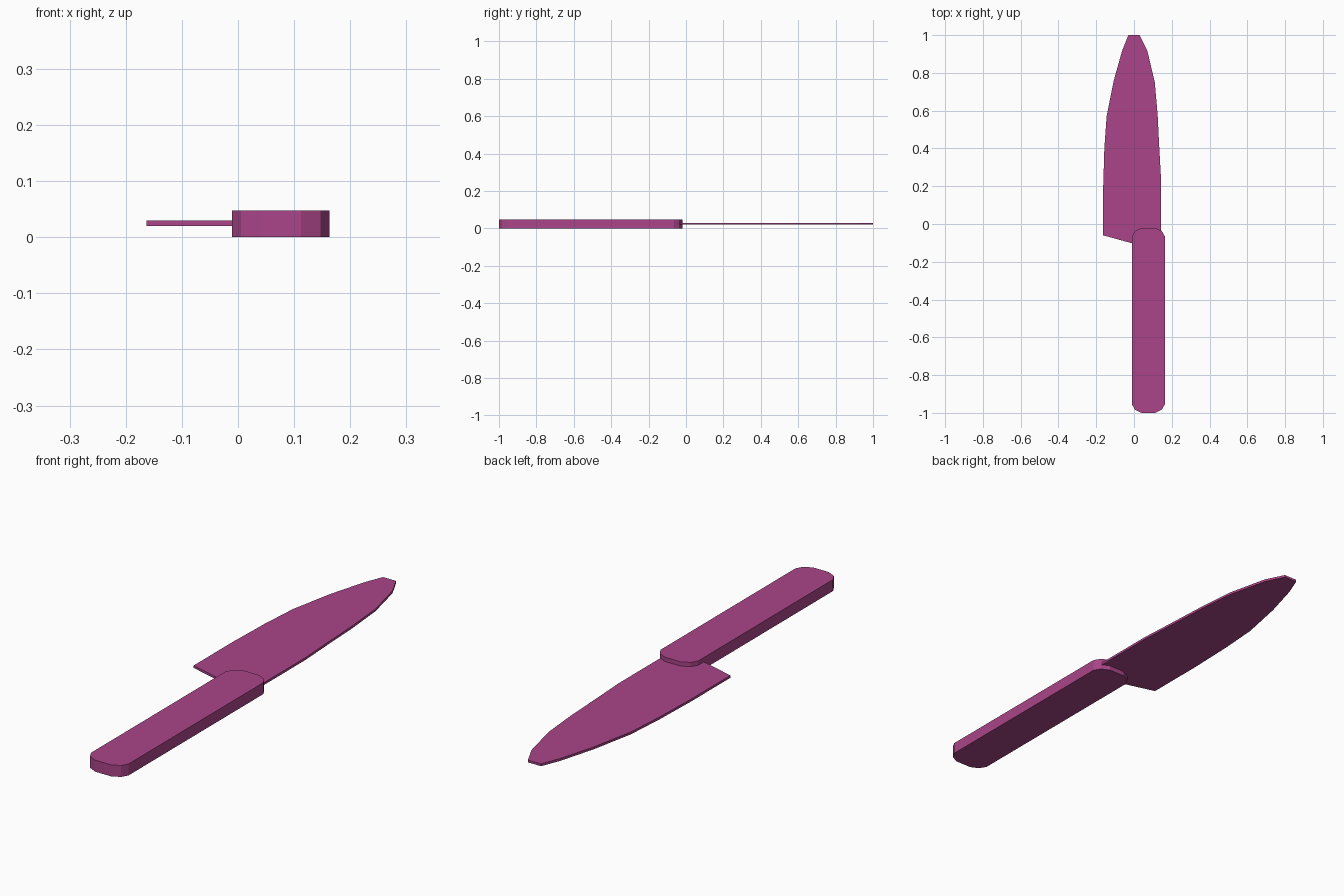
import bpy, bmesh

if "Cube" in bpy.data.objects:
    bpy.data.objects.remove(bpy.data.objects["Cube"])

mat = bpy.data.materials.new("plum")
mat.diffuse_color = (0.40, 0.06, 0.25, 1)
mat.use_nodes = True
mat.node_tree.nodes["Principled BSDF"].inputs["Base Color"].default_value = mat.diffuse_color


def slab(name, outline, z0, z1):
    """Extrude a flat xy outline between two heights."""
    bm = bmesh.new()
    face = bm.faces.new([bm.verts.new((x, y, z0)) for x, y in outline])
    ext = bmesh.ops.extrude_face_region(bm, geom=[face])
    top = [v for v in ext["geom"] if isinstance(v, bmesh.types.BMVert)]
    bmesh.ops.translate(bm, verts=top, vec=(0, 0, z1 - z0))
    bmesh.ops.recalc_face_normals(bm, faces=bm.faces)
    me = bpy.data.meshes.new(name)
    bm.to_mesh(me)
    bm.free()
    me.materials.append(mat)
    ob = bpy.data.objects.new(name, me)
    bpy.context.collection.objects.link(ob)
    return ob


# Handle: rounded bar, one corner mirrored to all four
cx, cy = 0.076, -0.51
corner = [(0.087, 0.445), (0.071, 0.473), (0.036, 0.49)]
half = corner + [(-x, y) for x, y in reversed(corner)]
ring = half + [(-x, -y) for x, y in half]
slab("handle", [(cx + x, cy + y) for x, y in ring], 0.0, 0.048)

# Blade: cutting edge, tip, spine, then the slanted heel into the handle
edge = [(-0.163, -0.06), (-0.163, 0.20), (-0.157, 0.40), (-0.145, 0.57),
        (-0.107, 0.76), (-0.062, 0.92), (-0.030, 1.0)]
spine = [(0.030, 1.0), (0.070, 0.92), (0.110, 0.75), (0.125, 0.58),
         (0.134, 0.40), (0.143, 0.24), (0.143, -0.10)]
slab("blade", edge + spine + [(0.0, -0.105)], 0.02, 0.03)
